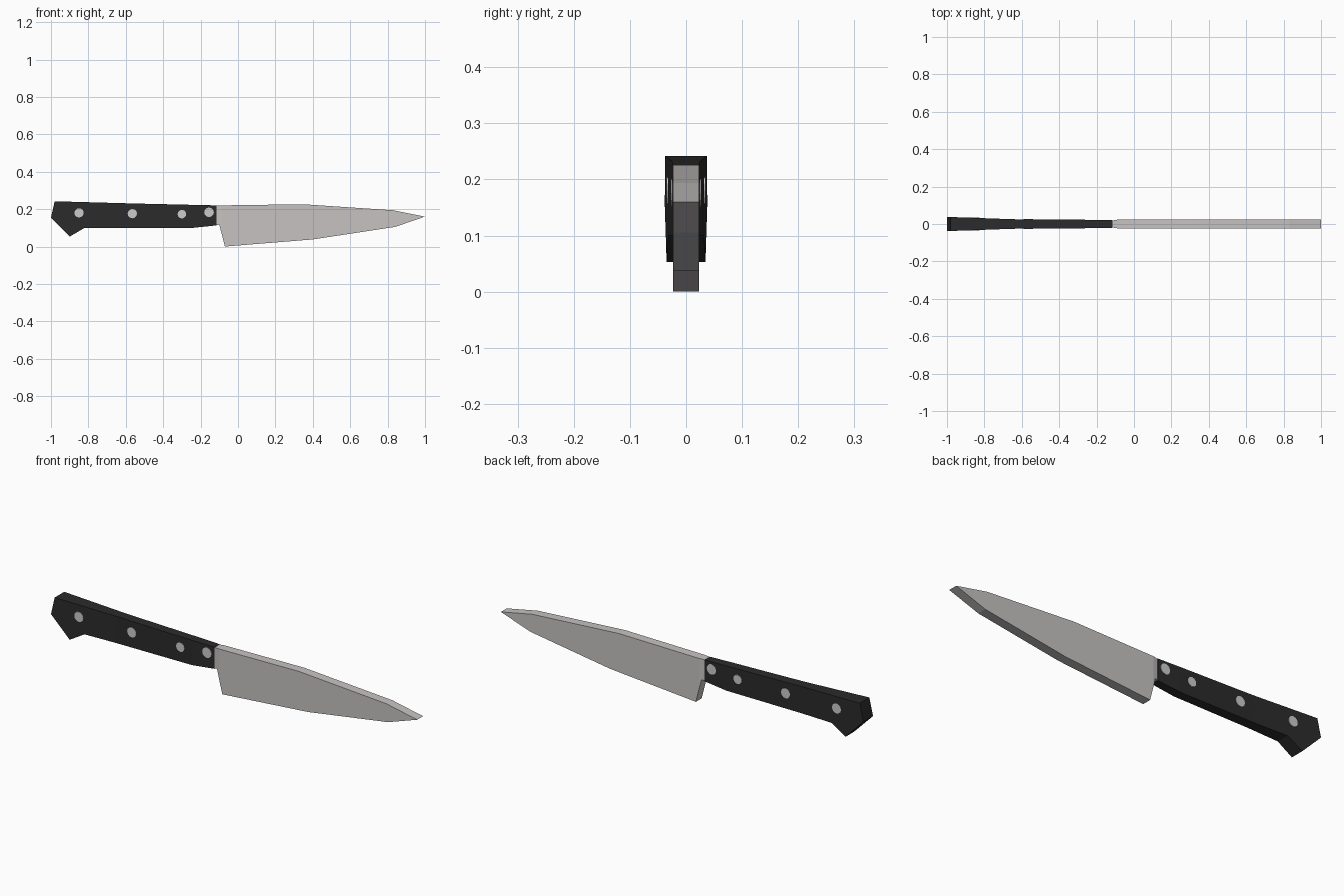
import bpy, bmesh, math
from mathutils import Vector, Matrix

if "Cube" in bpy.data.objects:
    bpy.data.objects.remove(bpy.data.objects["Cube"])


def material(name, rgb):
    m = bpy.data.materials.new(name)
    m.diffuse_color = (*rgb, 1)
    m.use_nodes = True
    m.node_tree.nodes["Principled BSDF"].inputs["Base Color"].default_value = m.diffuse_color
    return m


steel = material("blade steel", (0.57, 0.545, 0.54))
black = material("handle black", (0.024, 0.024, 0.024))
silver = material("rivet silver", (0.60, 0.60, 0.60))


def finish(name, bm, mat):
    bmesh.ops.recalc_face_normals(bm, faces=bm.faces)
    mesh = bpy.data.meshes.new(name)
    bm.to_mesh(mesh)
    bm.free()
    mesh.materials.append(mat)
    obj = bpy.data.objects.new(name, mesh)
    bpy.context.collection.objects.link(obj)
    return obj


def half_width(x, stations):
    """Linear interpolation of half thickness along the knife."""
    for (x0, w0), (x1, w1) in zip(stations, stations[1:]):
        if x <= x1:
            return w0 + (w1 - w0) * max(0, x - x0) / (x1 - x0)
    return stations[-1][1]


def slab(name, outline, stations, mat):
    """Side outline extruded across y, cut at each station and tapered."""
    bm = bmesh.new()
    face = bm.faces.new([bm.verts.new((x, -1, z)) for x, z in outline])
    ext = bmesh.ops.extrude_face_region(bm, geom=[face])
    for v in ext["geom"]:
        if isinstance(v, bmesh.types.BMVert):
            v.co.y = 1
    for x, _ in stations[1:-1]:
        bmesh.ops.bisect_plane(bm, geom=bm.verts[:] + bm.edges[:] + bm.faces[:],
                               plane_co=Vector((x, 0, 0)), plane_no=Vector((1, 0, 0)))
    for v in bm.verts:
        v.co.y *= half_width(v.co.x, stations)
    return finish(name, bm, mat)


# Handle with flared butt
handle_taper = [(-1, 0.038), (-0.91, 0.035), (-0.65, 0.0255), (-0.23, 0.0225), (-0.115, 0.020)]
slab("handle",
     [(-1, 0.155), (-0.98, 0.242), (-0.55, 0.23), (-0.115, 0.22), (-0.115, 0.113),
      (-0.24, 0.10), (-0.82, 0.10), (-0.90, 0.053)],
     handle_taper, black)

# Blade, thinned where it enters the handle
slab("blade",
     [(-0.135, 0.218), (-0.09, 0.22), (0.35, 0.226), (0.83, 0.194), (1, 0.16),
      (0.84, 0.105), (0.40, 0.038), (-0.07, 0), (-0.10, 0.117), (-0.135, 0.113)],
     [(-0.135, 0.016), (-0.088, 0.023), (1, 0.023)], steel)

# Rivets through the handle
for i, (x, z, r) in enumerate([(-0.85, 0.18, 0.025), (-0.565, 0.176, 0.025),
                               (-0.30, 0.173, 0.023), (-0.155, 0.183, 0.026)]):
    bm = bmesh.new()
    depth = 2 * (half_width(x, handle_taper) + 0.0015)
    bmesh.ops.create_cone(bm, cap_ends=True, segments=12, radius1=r, radius2=r, depth=depth,
                          matrix=Matrix.Translation((x, 0, z)) @ Matrix.Rotation(math.pi / 2, 4, "X"))
    finish(f"rivet_{i + 1}", bm, silver)
